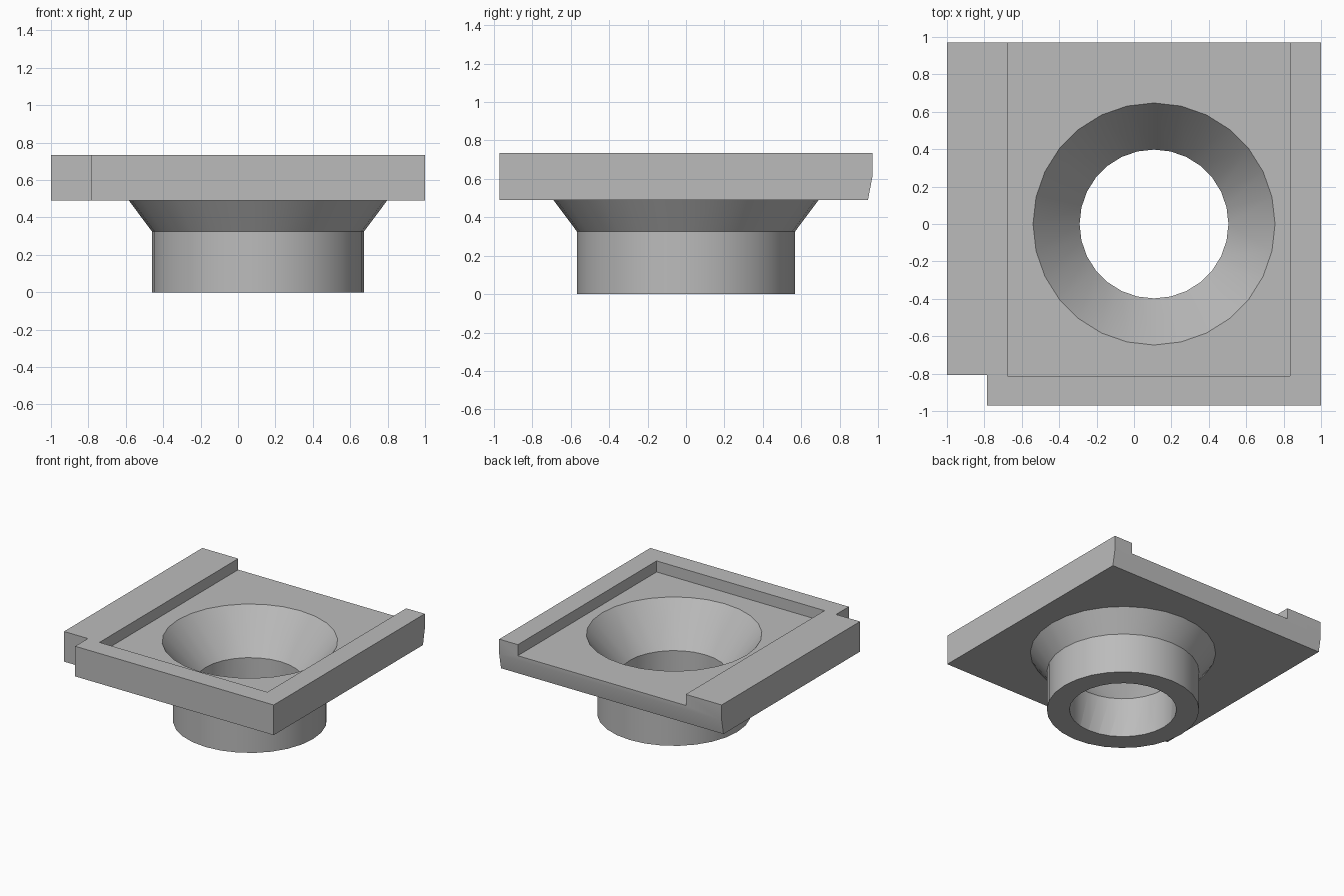
import bpy
import bmesh
from math import tau, radians
from mathutils import Vector

if "Cube" in bpy.data.objects:
    bpy.data.objects.remove(bpy.data.objects["Cube"], do_unlink=True)

grey = bpy.data.materials.new("plain grey")
grey.use_nodes = True
grey.diffuse_color = (0.5, 0.5, 0.5, 1)
grey.node_tree.nodes["Principled BSDF"].inputs["Base Color"].default_value = (0.5, 0.5, 0.5, 1)

AXIS = Vector((0.107, 0, 0))   # centre of the funnel
SIDES = 28


def finish(bm, name):
    bmesh.ops.remove_doubles(bm, verts=bm.verts, dist=1e-5)
    bmesh.ops.recalc_face_normals(bm, faces=bm.faces)
    mesh = bpy.data.meshes.new(name)
    bm.to_mesh(mesh)
    bm.free()
    mesh.materials.append(grey)
    obj = bpy.data.objects.new(name, mesh)
    bpy.context.collection.objects.link(obj)
    return obj


def extrude_x(name, profile, x0, x1):
    """Solid from a (y, z) profile pulled along x."""
    bm = bmesh.new()
    face = bm.faces.new([bm.verts.new((x0, y, z)) for y, z in profile])
    moved = bmesh.ops.extrude_face_region(bm, geom=[face])["geom"]
    verts = [g for g in moved if isinstance(g, bmesh.types.BMVert)]
    bmesh.ops.translate(bm, verts=verts, vec=(x1 - x0, 0, 0))
    return finish(bm, name)


def block(name, x0, x1, y0, y1, z0, z1):
    return extrude_x(name, [(y0, z0), (y1, z0), (y1, z1), (y0, z1)], x0, x1)


def lathe(name, profile):
    """Solid turned from a (radius, z) profile around the funnel axis."""
    bm = bmesh.new()
    verts = [bm.verts.new(AXIS + Vector((r, 0, z))) for r, z in profile]
    edges = [bm.edges.new(pair) for pair in zip(verts, verts[1:])]
    bmesh.ops.spin(bm, geom=verts + edges, cent=AXIS, axis=(0, 0, 1),
                   angle=tau, steps=SIDES, use_merge=True)
    return finish(bm, name)


def combine(target, tool, operation):
    mod = target.modifiers.new(operation.lower(), "BOOLEAN")
    mod.operation = operation
    mod.solver = "EXACT"
    mod.object = tool
    bpy.context.view_layer.objects.active = target
    bpy.ops.object.modifier_apply(modifier=mod.name)
    bpy.data.objects.remove(tool, do_unlink=True)


# Square plate with the lower back edge leaning inwards
body = extrude_x("funnel_plate", [(-0.97, 0.49), (0.947, 0.49), (0.97, 0.61),
                                  (0.97, 0.735), (-0.97, 0.735)], -1, 1)

# Corner notch and shallow tray open at the back
combine(body, block("notch_cutter", -1.2, -0.785, -1.2, -0.806, 0.3, 1), "DIFFERENCE")
combine(body, block("tray_cutter", -0.677, 0.833, -0.812, 1.2, 0.645, 1), "DIFFERENCE")

# Spout with flared neck, then the bore through everything
combine(body, lathe("spout", [(0, 0), (0.567, 0), (0.567, 0.325), (0.69, 0.49),
                              (0.69, 0.55), (0, 0.55)]), "UNION")
combine(body, lathe("bore_cutter", [(0, -0.2), (0.398, -0.2), (0.398, 0.325),
                                    (0.647, 0.645), (0.725, 0.745), (0, 0.745)]), "DIFFERENCE")

# Smooth round walls, crisp edges
bpy.ops.object.select_all(action="DESELECT")
body.select_set(True)
bpy.context.view_layer.objects.active = body
bpy.ops.object.shade_smooth_by_angle(angle=radians(25))
